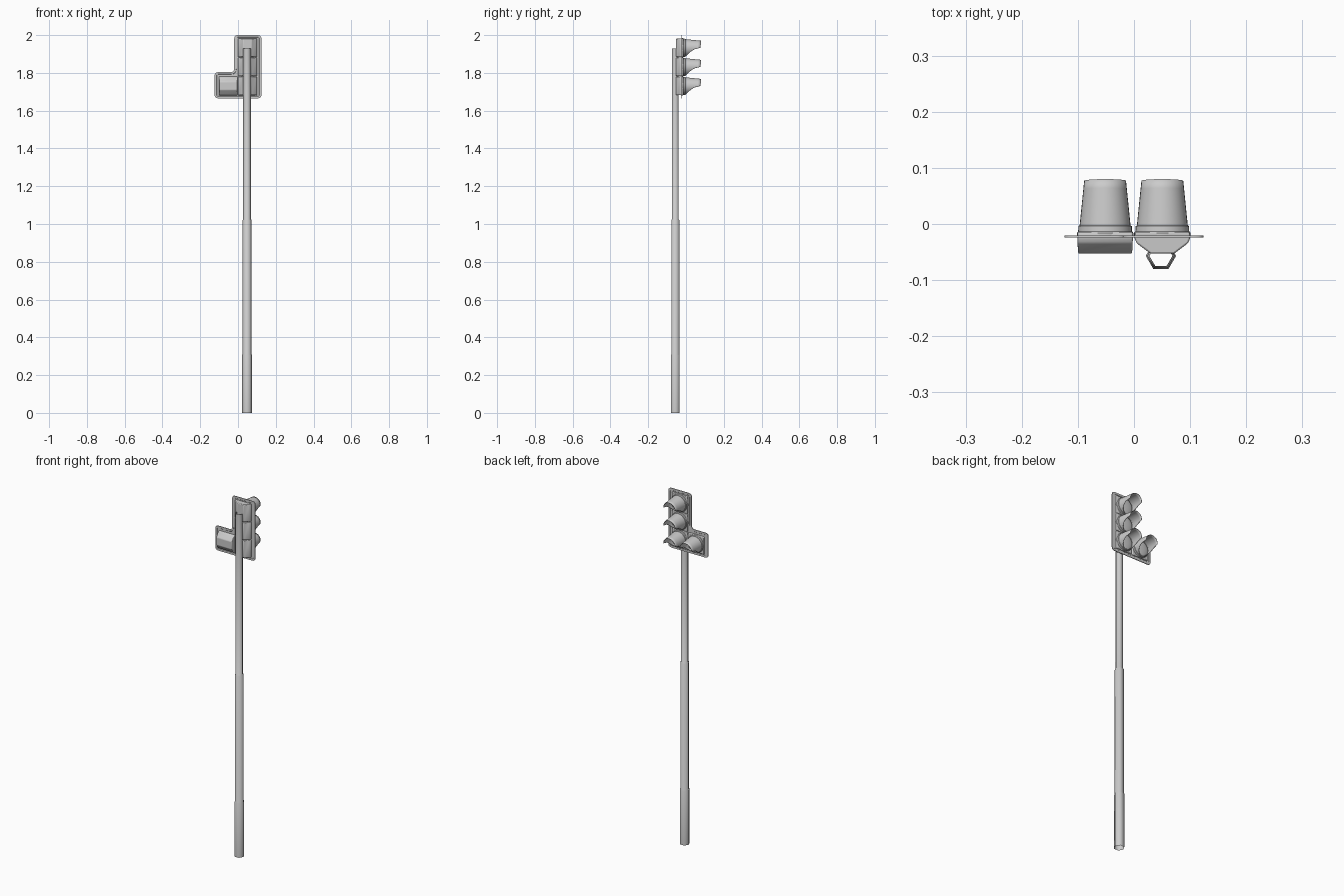
import bpy, bmesh, math
from mathutils import Vector

if "Cube" in bpy.data.objects:
    bpy.data.objects.remove(bpy.data.objects["Cube"])

RIGHT, LEFT = 0.0505, -0.0515
ROWS = (1.731, 1.832, 1.933)
PLATE_Y = -0.0225


def make(name, bm, angle=35):
    bmesh.ops.recalc_face_normals(bm, faces=bm.faces)
    me = bpy.data.meshes.new(name)
    bm.to_mesh(me)
    bm.free()
    ob = bpy.data.objects.new(name, me)
    bpy.context.collection.objects.link(ob)
    bpy.ops.object.select_all(action='DESELECT')
    ob.select_set(True)
    bpy.context.view_layer.objects.active = ob
    bpy.ops.object.shade_smooth_by_angle(angle=math.radians(angle))
    return ob


def lathe(name, rings, center, sides, axis, phase=0.0):
    """Open surface of revolution; rings are (radius, position along axis)."""
    bm = bmesh.new()
    loops = []
    for r, h in rings:
        loop = []
        for i in range(sides):
            a = phase + 2 * math.pi * i / sides
            c, s = r * math.cos(a), r * math.sin(a)
            p = Vector((c, s, h)) if axis == 'Z' else Vector((c, h, s))
            loop.append(bm.verts.new(p + Vector(center)))
        loops.append(loop)
    for a, b in zip(loops, loops[1:]):
        for i in range(sides):
            j = (i + 1) % sides
            bm.faces.new((a[i], a[j], b[j], b[i]))
    return bm, loops


def rounded(points, r, seg=3):
    """Round every corner of a 2D polygon with a quadratic arc."""
    out, n = [], len(points)
    for i in range(n):
        p = Vector(points[i])
        a = p + (Vector(points[i - 1]) - p).normalized() * r
        b = p + (Vector(points[(i + 1) % n]) - p).normalized() * r
        for k in range(seg + 1):
            t = k / seg
            out.append(a * (1 - t) ** 2 + p * 2 * t * (1 - t) + b * t * t)
    return out


# Pole: open six-sided tube in three stepped sections
bm, _ = lathe("pole", [(0.027, 0), (0.027, 0.305), (0.0245, 0.31), (0.0245, 1.02),
                       (0.0205, 1.025), (0.0205, 1.93)], (0.048, -0.0568, 0), 6, 'Z')
make("pole", bm, 65)

# L-shaped backing plate with a slim raised border on both faces
outline = rounded([(-0.124, 1.665), (0.124, 1.665), (0.124, 2.0), (-0.02, 2.0),
                   (-0.02, 1.804), (-0.124, 1.804)], 0.018)
bm = bmesh.new()
face = bm.faces.new([bm.verts.new((p.x, PLATE_Y - 0.002, p.y)) for p in outline])
ext = bmesh.ops.extrude_face_region(bm, geom=[face], use_keep_orig=True)
bmesh.ops.translate(bm, vec=(0, 0.004, 0),
                    verts=[v for v in ext['geom'] if isinstance(v, bmesh.types.BMVert)])
bmesh.ops.recalc_face_normals(bm, faces=bm.faces)
big = [f for f in bm.faces if len(f.verts) > 4]
bmesh.ops.inset_region(bm, faces=big, thickness=0.011)
bmesh.ops.inset_region(bm, faces=big, thickness=0.001, depth=-0.0008)
make("backing_plate", bm)


def housing(name, cx, cz, turned):
    """Signal box: trapezoid section swept along z, or along x when turned."""
    prof = [(-0.048, -0.014), (-0.05, -0.024), (-0.046, -0.034), (-0.021, -0.053),
            (0.021, -0.053), (0.046, -0.034), (0.05, -0.024), (0.048, -0.014)]
    bm = bmesh.new()
    ends = []
    for s in (-1, 1):
        loop = []
        for u, y in prof:
            w = s * (0.0495 if y > -0.05 else 0.048)
            x, z = (w, u) if turned else (u, w)
            loop.append(bm.verts.new((cx + x, y, cz + z)))
        ends.append(loop)
        bm.faces.new(loop)
    n = len(prof)
    for i in range(n):
        j = (i + 1) % n
        bm.faces.new((ends[0][i], ends[0][j], ends[1][j], ends[1][i]))
    ob = make(name, bm)
    bev = ob.modifiers.new("soft_edges", 'BEVEL')
    bev.width, bev.segments = 0.003, 2


def visor(name, cx, cz):
    """Tapering hood, full length on top and cut away below."""
    bm = bmesh.new()
    sides, steps = 32, 6
    grid = []
    for i in range(sides):
        a = 2 * math.pi * i / sides
        up = math.sin(a)
        if up > -0.02:
            tip = 0.077 + 0.003 * up
        else:
            tip = 0.077 - 0.077 * min(1.0, -up) ** 0.55
        col = []
        for k in range(steps + 1):
            y = -0.014 + (tip + 0.014) * k / steps
            r = 0.0465 - 0.0095 * (y + 0.014) / 0.094
            col.append(bm.verts.new((cx + r * math.cos(a), y, cz + r * up)))
        grid.append(col)
    for i in range(sides):
        a, b = grid[i], grid[(i + 1) % sides]
        for k in range(steps):
            bm.faces.new((a[k], b[k], b[k + 1], a[k + 1]))
    ob = make(name, bm, 40)
    sol = ob.modifiers.new("thickness", 'SOLIDIFY')
    sol.thickness, sol.offset = 0.002, -1


def signal(tag, cx, cz, turned=False):
    housing("housing_" + tag, cx, cz, turned)
    # Collar around the lens
    bm, _ = lathe("collar", [(0.0505, -0.021), (0.0505, -0.016), (0.048, -0.013),
                             (0.0475, -0.004), (0.0462, -0.003), (0.043, -0.003)],
                  (cx, 0, cz), 32, 'Y')
    make("collar_" + tag, bm)
    visor("visor_" + tag, cx, cz)
    # Domed lens
    rings = [(0.0445 * math.cos(t), -0.008 + 0.009 * math.sin(t))
             for t in (k * math.pi / 12 for k in range(6))]
    bm, loops = lathe("lens", rings, (cx, 0, cz), 32, 'Y')
    bm.faces.new(loops[-1])
    make("lens_" + tag, bm, 50)


# Three stacked signals and one side signal
for tag, z in zip(("bottom", "middle", "top"), ROWS):
    signal(tag, RIGHT, z)
signal("side", LEFT, ROWS[0], True)
